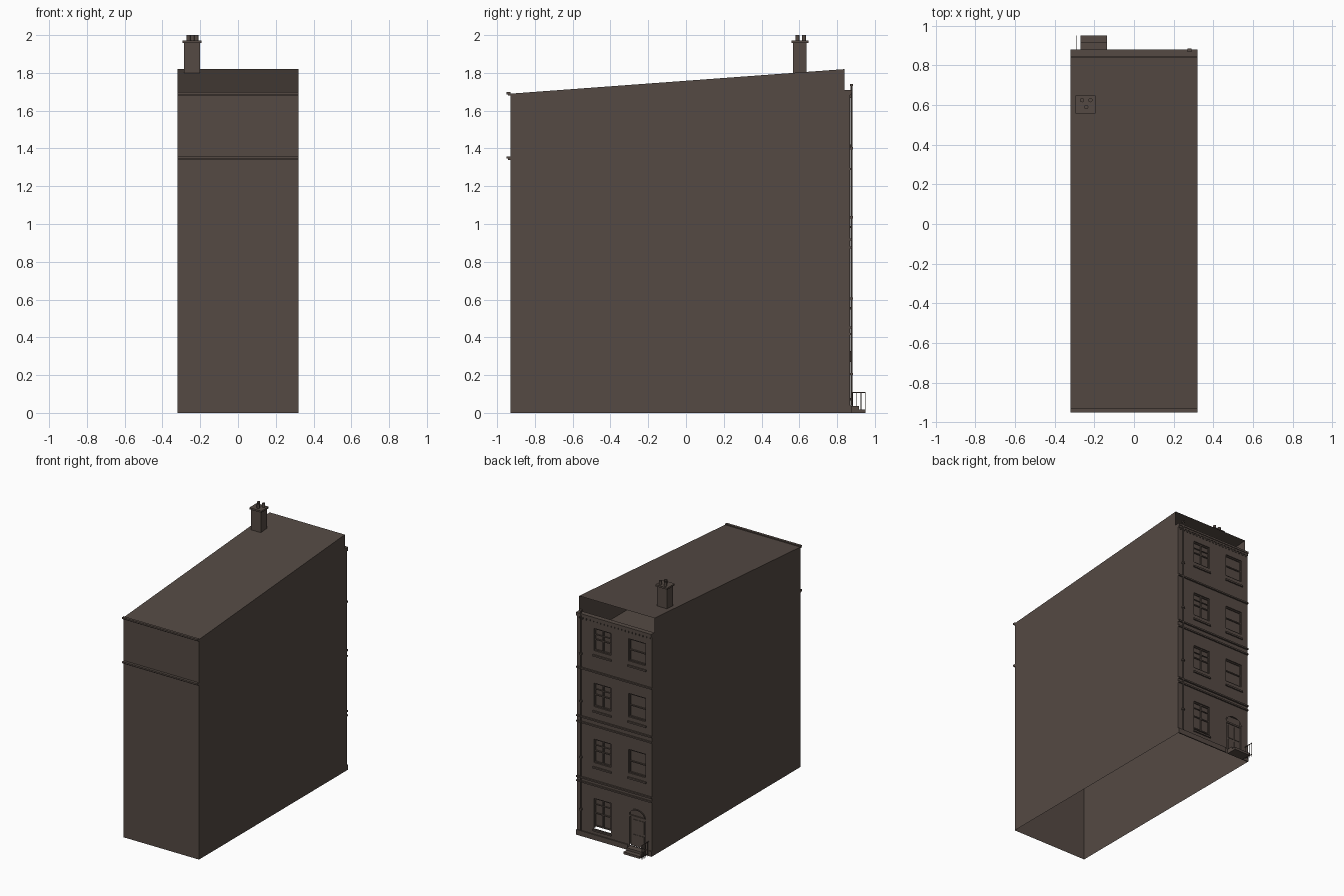
import bpy, bmesh, math

if "Cube" in bpy.data.objects:
    bpy.data.objects.remove(bpy.data.objects["Cube"])

brick = bpy.data.materials.new("dark_brown_brick")
brick.diffuse_color = (0.09, 0.068, 0.057, 1)
brick.use_nodes = True
brick.node_tree.nodes["Principled BSDF"].inputs["Base Color"].default_value = brick.diffuse_color

W = 0.32          # half width of the house
FRONT, FACE = -0.93, 0.868   # plain wall and detailed wall


def mesh(name, verts, faces):
    me = bpy.data.meshes.new(name)
    me.from_pydata(verts, [], faces)
    me.materials.append(brick)
    ob = bpy.data.objects.new(name, me)
    bpy.context.collection.objects.link(ob)
    return ob


def boxes(name, items):
    """One object from boxes given as (x0, x1, y0, y1, z0, z1)."""
    vs, fs = [], []
    for x0, x1, y0, y1, z0, z1 in items:
        n = len(vs)
        vs += [(x, y, z) for x in (x0, x1) for y in (y0, y1) for z in (z0, z1)]
        for f in ((0, 1, 3, 2), (4, 6, 7, 5), (0, 4, 5, 1),
                  (2, 3, 7, 6), (0, 2, 6, 4), (1, 5, 7, 3)):
            fs.append([n + i for i in f])
    return mesh(name, vs, fs)


def cylinders(name, items, segs=10):
    """One object from upright cylinders given as (x, y, radius, z0, z1)."""
    bm = bmesh.new()
    for x, y, r, z0, z1 in items:
        res = bmesh.ops.create_cone(bm, cap_ends=True, segments=segs, radius1=r,
                                    radius2=r, depth=z1 - z0)
        bmesh.ops.translate(bm, verts=res["verts"], vec=(x, y, (z0 + z1) / 2))
    ob = mesh(name, [], [])
    bm.to_mesh(ob.data)
    bm.free()
    for p in ob.data.polygons:
        p.use_smooth = len(p.vertices) == 4 and abs(p.normal.z) < 0.5
    return ob


# Shell: two side walls, plain wall and sloping roof, open underneath
profile = [(FRONT, 0), (FACE, 0), (FACE, 1.71), (0.84, 1.71), (0.84, 1.82), (FRONT, 1.69)]
for sx, name in ((-W, "side_wall_left"), (W, "side_wall_right")):
    order = list(range(6)) if sx > 0 else list(range(5, -1, -1))
    mesh(name, [(sx, y, z) for y, z in profile], [order])
mesh("plain_wall", [(-W, FRONT, 0), (W, FRONT, 0), (W, FRONT, 1.69), (-W, FRONT, 1.69)],
     [(0, 1, 2, 3)])
mesh("roof", [(-W, FRONT, 1.69), (W, FRONT, 1.69), (W, 0.84, 1.82), (-W, 0.84, 1.82)],
     [(0, 1, 2, 3)])
mesh("attic_floor", [(-W, FRONT, 1.49), (W, FRONT, 1.49), (W, 0.845, 1.49), (-W, 0.845, 1.49)],
     [(0, 1, 2, 3)])

# Gutter and band on the plain wall
boxes("plain_wall_bands", [b for z in (1.68, 1.34) for b in (
    (-W, W, -0.95, FRONT, z + 0.006, z + 0.018),
    (-W, W, -0.942, FRONT, z, z + 0.006))])

# Window and door openings: (x0, x1, z0, z1)
LEFT, RIGHT = (0.03, 0.175), (-0.265, -0.12)
storeys = ((0.59, 0.77), (1.02, 1.20), (1.45, 1.62))
door = (-0.258, -0.126, 0.04, 0.32)
ground = (*LEFT, 0.085, 0.315)
uppers = [(*c, *s) for s in storeys for c in (LEFT, RIGHT)]
openings = uppers + [ground, door]

# Detailed wall, a grid with the openings left out
xs = sorted({-W, W, *[v for o in openings for v in o[:2]]})
zs = sorted({0, 1.71, *[v for o in openings for v in o[2:]]})
verts = [(x, FACE, z) for z in zs for x in xs]
faces, nx = [], len(xs)
for j in range(len(zs) - 1):
    for i in range(nx - 1):
        cx, cz = (xs[i] + xs[i + 1]) / 2, (zs[j] + zs[j + 1]) / 2
        if not any(a < cx < b and c < cz < d for a, b, c, d in openings):
            k = j * nx + i
            faces.append((k, k + nx, k + nx + 1, k + 1))
mesh("facade_wall", verts, faces)


def reveal(name, o, depth, sill=True):
    x0, x1, z0, z1 = o
    ring = [(x0, z0), (x0, z1), (x1, z1), (x1, z0)]
    vs = [(x, y, z) for y in (FACE, FACE - depth) for x, z in ring]
    fs = [(i, i + 4, (i + 1) % 4 + 4, (i + 1) % 4) for i in range(4 if sill else 3)]
    mesh(name, vs, fs)


def window(name, o, casement, gap=0.0):
    x0, x1, z0, z1 = o
    back, t = FACE - 0.016, 0.008
    reveal(name + "_reveal", o, 0.018, gap == 0)
    zb, xm, zm = z0 + gap, (x0 + x1) / 2, (z0 + z1) / 2
    mesh(name + "_glass", [(x0, back, zb), (x0, back, z1), (x1, back, z1), (x1, back, zb)],
         [(0, 1, 2, 3)])
    y = (back - 0.002, back + 0.008)
    bars = [(x0, x0 + t, *y, zb, z1), (x1 - t, x1, *y, zb, z1),
            (x0, x1, *y, zb, zb + t), (x0, x1, *y, z1 - t, z1),
            (x0, x1, *y, zm - 0.004, zm + 0.004)]
    if casement:
        bars.append((xm - 0.005, xm + 0.005, *y, zb, z1))
        bars.append((x0, x1, *y, z1 - 0.05, z1 - 0.045))
    boxes(name + "_frame", bars)


for n, o in enumerate(uppers):
    window("upper_window_%d" % n, o, n % 2 == 0)
window("ground_window", ground, True, 0.014)

# Sills under the windows
boxes("window_sills", [(o[0] - 0.006, o[1] + 0.006, FACE, FACE + 0.01, z, z + 0.012)
                       for o in uppers for z in (o[2] - 0.042,)]
      + [(0.024, 0.181, FACE, FACE + 0.01, 0.066, 0.078)])

# Door with arched head and panels, loose on one side
reveal("door_reveal", door, 0.018, False)
xc, r, spring = (door[0] + door[1]) / 2, (door[1] - door[0]) / 2, 0.27
arc = [(xc + r * math.cos(math.pi * i / 14), spring + 0.05 * math.sin(math.pi * i / 14))
       for i in range(15)]
vs = [(x, FACE, z) for x, z in arc] + [(x, FACE, 0.32) for x, z in arc]
mesh("door_arch_corners", vs, [(i, i + 1, i + 16, i + 15) for i in range(14)])
big = [(xc + 1.1 * (x - xc), FACE + 0.006, spring + 1.14 * (z - spring)) for x, z in arc]
vs = [(x, FACE + 0.006, z) for x, z in arc] + big + [(x, FACE, z) for x, y, z in big]
mesh("door_arch_trim", vs, [f for i in range(14) for f in (
    (i, i + 1, i + 16, i + 15), (i + 15, i + 16, i + 31, i + 30))])
dx0, dx1 = door[0], door[1] - 0.009
boxes("door", [(dx0, dx1, FACE - 0.018, FACE - 0.01, 0.036, 0.26),
               (dx0, door[1], FACE - 0.018, FACE - 0.004, 0.255, 0.268),
               (dx0, door[1], FACE - 0.018, FACE - 0.014, 0.268, 0.32)])
boxes("door_panels", [(x, x + 0.043, FACE - 0.01, FACE - 0.006, z, z + h)
                      for x in (dx0 + 0.012, dx0 + 0.068)
                      for z, h in ((0.055, 0.07), (0.14, 0.1))])

# String courses, plinth, cornice and dentils
boxes("string_courses", [(-W, W, FACE, FACE + d, z, z + 0.011) for z, d in (
    (0.413, 0.01), (0.446, 0.012), (0.87, 0.01), (0.913, 0.012), (1.285, 0.012))])
boxes("plinth", [(door[1] + 0.01, W, FACE, FACE + 0.008, 0, 0.04),
                 (-W, door[0] - 0.01, FACE, FACE + 0.008, 0, 0.04)])
boxes("cornice", [(-W, W, 0.842, FACE + 0.012, 1.695, 1.71),
                  (-W, W, FACE, FACE + 0.007, 1.682, 1.695)])
boxes("dentils", [(x - 0.005, x + 0.005, FACE, FACE + 0.007, 1.668, 1.682)
                  for x in [-0.3 + 0.03 * i for i in range(21)]])

# Drainpipe with brackets and hopper
cylinders("drainpipe", [(0.28, 0.877, 0.005, 0.04, 1.735)])
boxes("pipe_brackets", [(0.27, 0.29, FACE, 0.885, z, z + 0.012)
                        for z in (0.2, 0.6, 1.03, 1.395, 1.73)])

# Entrance steps and handrail
boxes("steps", [(-0.27, -0.135, FACE, 0.915, 0, 0.036),
                (-0.27, -0.135, 0.915, 0.95, 0, 0.018)])
boxes("handrail", [(-0.293, -0.289, 0.87, 0.95, z, z + 0.004) for z in (0.015, 0.106)]
      + [(-0.293, -0.289, y, y + 0.003, 0, 0.108) for y in (0.88, 0.903, 0.925, 0.947)])

# Chimney stack, cap and three pots
boxes("chimney", [(-0.285, -0.202, 0.566, 0.638, 1.78, 1.96),
                  (-0.295, -0.193, 0.558, 0.648, 1.958, 1.971)])
cylinders("chimney_pots", [(x, y, 0.011, 1.965, 2.0)
                           for x, y in ((-0.262, 0.625), (-0.22, 0.625), (-0.241, 0.59))], 12)
